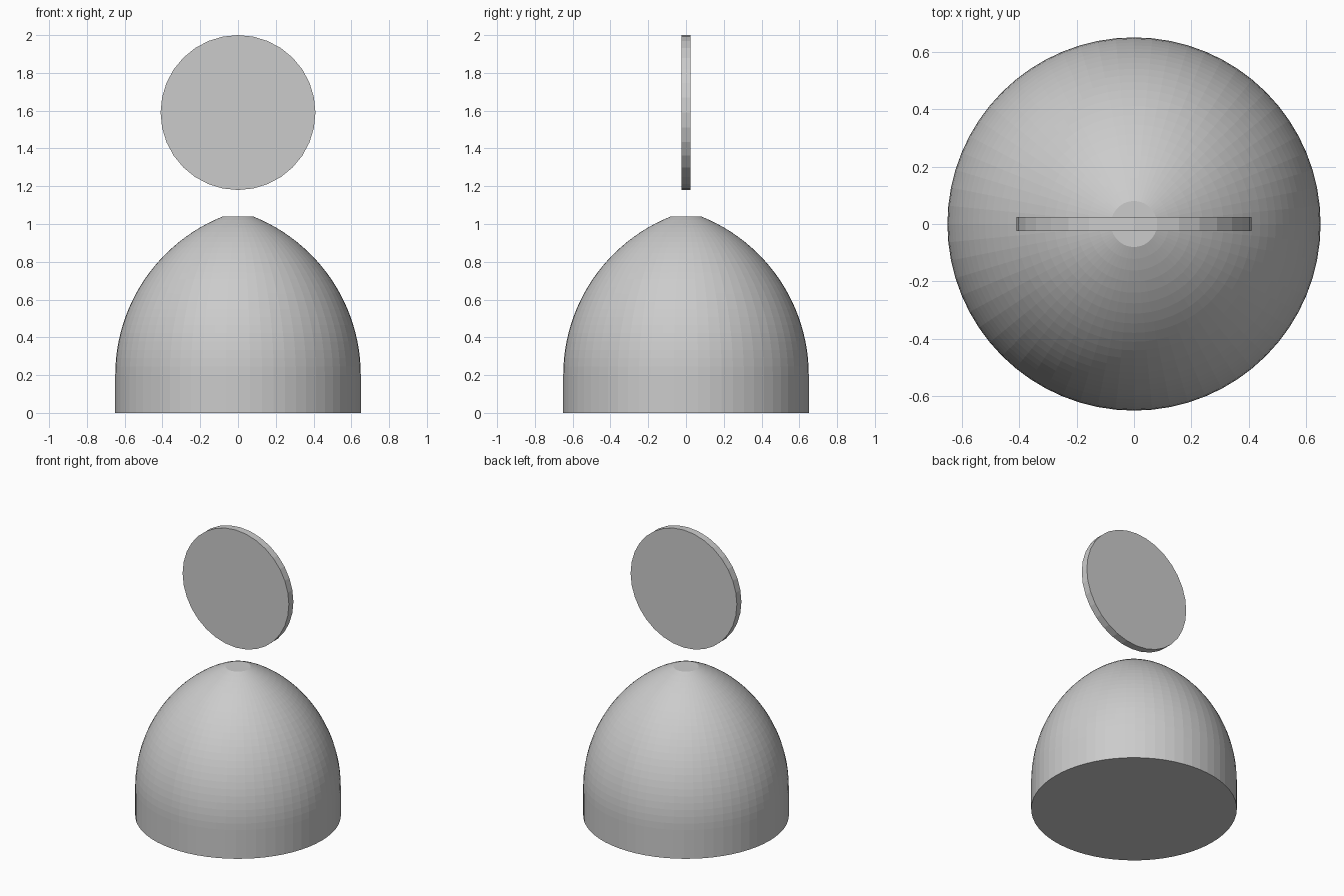
import bpy, bmesh, math

cube = bpy.data.objects.get("Cube")
if cube:
    bpy.data.objects.remove(cube, do_unlink=True)

grey = bpy.data.materials.new("light grey")
grey.use_nodes = True
colour = (0.6, 0.6, 0.6, 1)
grey.diffuse_color = colour
grey.node_tree.nodes["Principled BSDF"].inputs["Base Color"].default_value = colour


def revolve(name, profile, sides):
    """Solid of revolution around z from (radius, height) points, capped at both ends."""
    bm = bmesh.new()
    rings = []
    for r, z in profile:
        angles = [2 * math.pi * i / sides for i in range(sides)]
        rings.append([bm.verts.new((r * math.cos(a), r * math.sin(a), z)) for a in angles])
    for low, high in zip(rings, rings[1:]):
        for i in range(sides):
            j = (i + 1) % sides
            bm.faces.new((low[i], low[j], high[j], high[i]))
    bm.faces.new(rings[0][::-1])
    bm.faces.new(rings[-1])
    mesh = bpy.data.meshes.new(name)
    bm.to_mesh(mesh)
    bm.free()
    mesh.materials.append(grey)
    obj = bpy.data.objects.new(name, mesh)
    bpy.context.collection.objects.link(obj)
    return obj


# Body: short cylinder that runs tangentially into a pointed arch, cut flat on top
base_r, wall_z, top_r, top_z = 0.65, 0.2, 0.08, 1.04
rise = top_z - wall_z
centre = (top_r**2 + rise**2 - base_r**2) / (2 * (top_r - base_r))
arc_r = base_r - centre
end = math.asin(rise / arc_r)
steps = 24
arch = [(centre + arc_r * math.cos(end * k / steps),
         wall_z + arc_r * math.sin(end * k / steps)) for k in range(steps + 1)]
revolve("domed_body", [(base_r, 0)] + arch, 64)

# Upright disc floating above the body
disc = revolve("upright_disc", [(0.41, -0.025), (0.41, 0.025)], 32)
disc.rotation_euler.x = math.pi / 2
disc.location.z = 1.59
